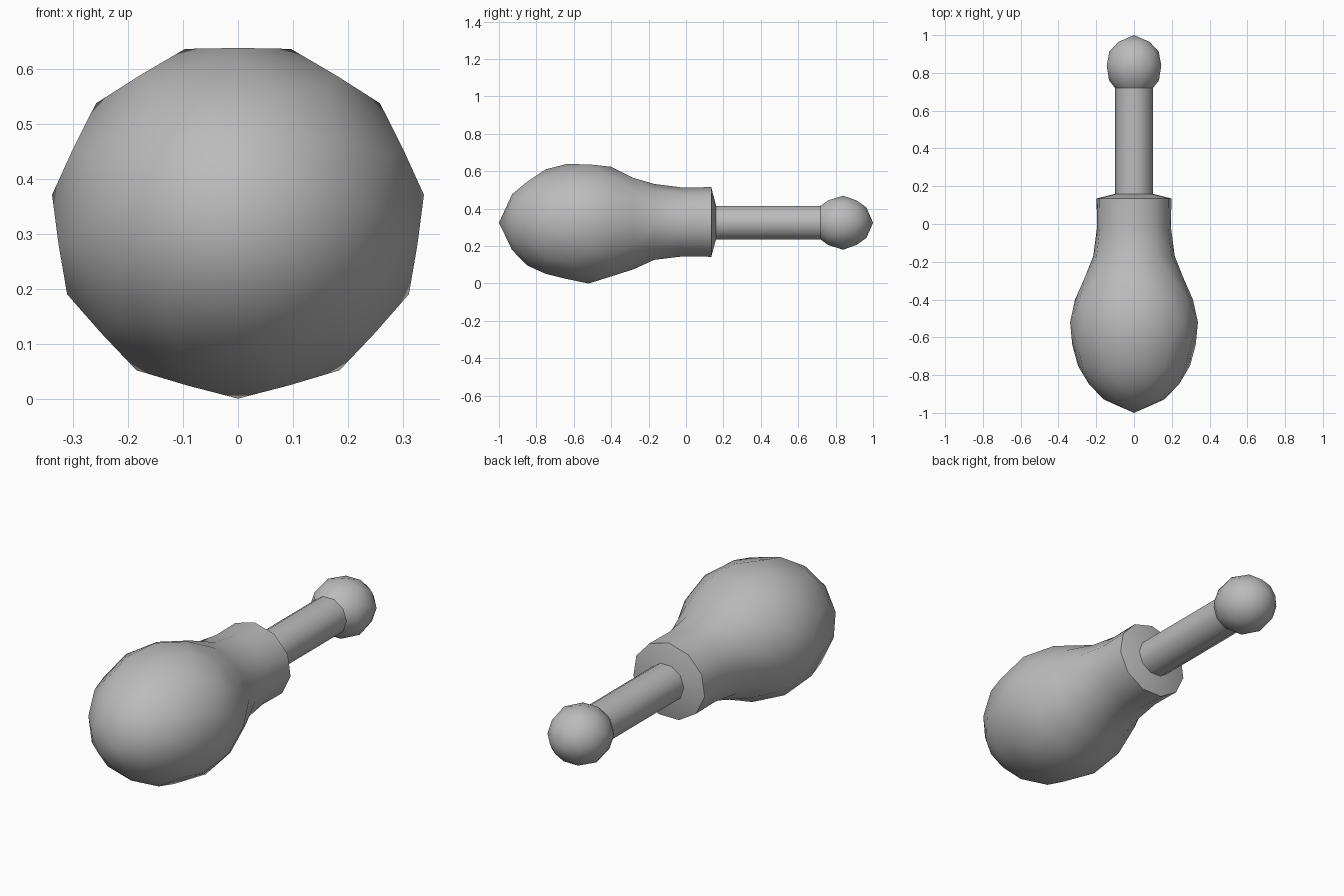
import bpy, bmesh, math

cube = bpy.data.objects.get("Cube")
if cube:
    bpy.data.objects.remove(cube)

AXIS_Z = 0.325   # height of the long axis
FLATTEN = 0.95   # cross-sections are slightly wider than tall

grey = bpy.data.materials.new("plain_grey")
grey.use_nodes = True
grey.diffuse_color = (0.5, 0.5, 0.5, 1)
grey.node_tree.nodes["Principled BSDF"].inputs["Base Color"].default_value = (0.5, 0.5, 0.5, 1)


def lathe(name, sides, rings):
    """Faceted solid along y; each ring is (y, radius, turn in half facets)."""
    bm = bmesh.new()
    step = math.tau / sides
    loops = []
    for y, r, turn in rings:
        if r == 0:
            loops.append([bm.verts.new((0, y, AXIS_Z))] * sides)
            continue
        loop = []
        for k in range(sides):
            a = -math.pi / 2 + (k + turn / 2) * step
            loop.append(bm.verts.new((r * math.cos(a), y, AXIS_Z + r * FLATTEN * math.sin(a))))
        loops.append(loop)
    for i, (a, b) in enumerate(zip(loops, loops[1:])):
        staggered = rings[i][2] != rings[i + 1][2]
        # Which ring leads decides the diagonal of each staggered strip
        if staggered and rings[i][2] > rings[i + 1][2]:
            a, b = b, a
        for k in range(sides):
            n = (k + 1) % sides
            if staggered:
                faces = [(a[k], a[n], b[k]), (a[n], b[n], b[k])]
            else:
                faces = [(a[k], a[n], b[n], b[k])]
            for face in faces:
                corners = list(dict.fromkeys(face))
                if len(corners) > 2:
                    bm.faces.new(corners)
    # Close open ends
    for ring, loop in ((rings[0], loops[0]), (rings[-1], loops[-1])):
        if ring[1] > 0:
            bm.faces.new(loop)
    bmesh.ops.recalc_face_normals(bm, faces=bm.faces)
    mesh = bpy.data.meshes.new(name)
    bm.to_mesh(mesh)
    bm.free()
    mesh.materials.append(grey)
    obj = bpy.data.objects.new(name, mesh)
    bpy.context.collection.objects.link(obj)
    bpy.ops.object.select_all(action='DESELECT')
    obj.select_set(True)
    bpy.context.view_layer.objects.active = obj
    bpy.ops.object.shade_smooth_by_angle(angle=math.radians(45))
    return obj


# Swollen head narrowing into a collar with a shallow cone end
lathe("bulb_and_collar", 11, [
    (-1.0, 0, 1), (-0.93, 0.16, 1), (-0.85, 0.24, 0), (-0.75, 0.30, 1),
    (-0.64, 0.33, 1), (-0.52, 0.342, 0), (-0.40, 0.315, 1), (-0.28, 0.262, 0),
    (-0.17, 0.218, 1), (-0.02, 0.198, 1), (0.135, 0.20, 1), (0.16, 0.10, 1)])

# Slim straight rod
lathe("rod", 10, [(0.10, 0.10, 1), (0.74, 0.10, 1)])

# Round knob at the back end
lathe("knob", 10, [
    (0.72, 0.10, 1), (0.76, 0.132, 1), (0.84, 0.152, 0),
    (0.915, 0.13, 1), (0.965, 0.085, 0), (1.0, 0, 0)])
